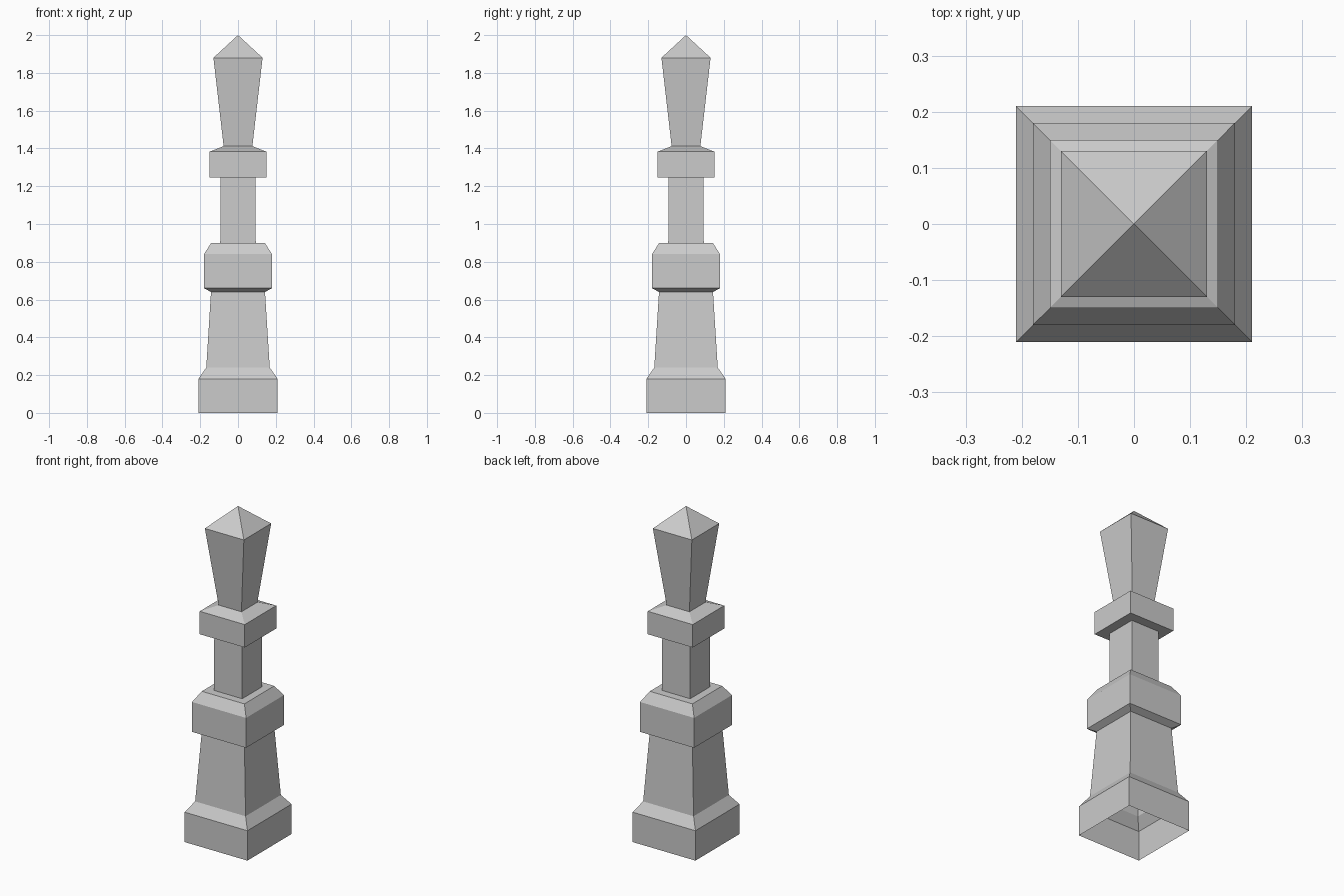
import bpy
import bmesh

default = bpy.data.objects.get("Cube")
if default:
    bpy.data.objects.remove(default, do_unlink=True)

# One stone colour
stone = bpy.data.materials.new("pale_grey_stone")
stone.use_nodes = True
colour = (0.6, 0.6, 0.6, 1)
stone.diffuse_color = colour
stone.node_tree.nodes["Principled BSDF"].inputs["Base Color"].default_value = colour

CORNERS = [(-1, -1), (1, -1), (1, 1), (-1, 1)]


def square_tier(name, profile):
    """Sweep a (half width, height) profile, bottom to top, round a square."""
    bm = bmesh.new()
    rings = []
    for r, z in profile:
        if r == 0:
            rings.append([bm.verts.new((0, 0, z))] * 4)
        else:
            rings.append([bm.verts.new((x * r, y * r, z)) for x, y in CORNERS])
    for low, high in zip(rings, rings[1:]):
        for i in range(4):
            j = (i + 1) % 4
            quad = [low[i], low[j], high[j], high[i]]
            bm.faces.new(list(dict.fromkeys(quad)))
    mesh = bpy.data.meshes.new(name)
    bm.to_mesh(mesh)
    bm.free()
    mesh.materials.append(stone)
    obj = bpy.data.objects.new(name, mesh)
    bpy.context.collection.objects.link(obj)
    return obj


# Hollow shell, open underneath; neighbouring tiers share their edge rings
square_tier("plinth", [(0.21, 0), (0.21, 0.18), (0.168, 0.24)])
square_tier("tapered_pedestal", [(0.168, 0.24), (0.143, 0.64)])
square_tier("lower_collar", [(0.143, 0.64), (0.18, 0.66), (0.18, 0.84),
                             (0.142, 0.9), (0.094, 0.9)])
square_tier("shaft", [(0.094, 0.9), (0.093, 1.245)])
square_tier("upper_collar", [(0.093, 1.245), (0.15, 1.245), (0.15, 1.383),
                             (0.076, 1.412)])
square_tier("flared_finial", [(0.076, 1.412), (0.13, 1.88), (0, 2)])
